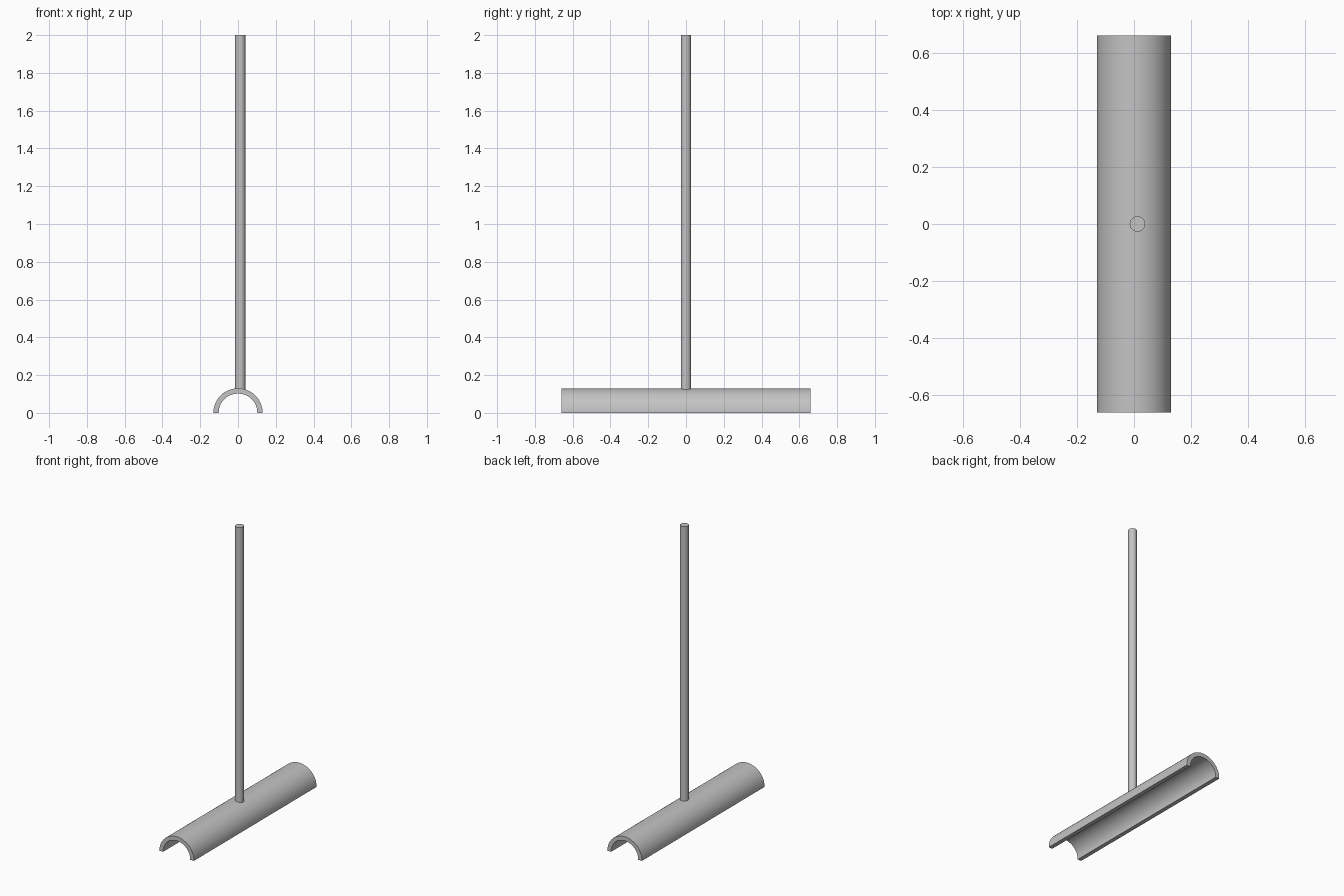
import bpy, bmesh, math

cube = bpy.data.objects.get("Cube")
if cube:
    bpy.data.objects.remove(cube, do_unlink=True)

grey = bpy.data.materials.new("plain grey")
grey.use_nodes = True
colour = (0.55, 0.55, 0.55, 1)
grey.diffuse_color = colour
grey.node_tree.nodes["Principled BSDF"].inputs["Base Color"].default_value = colour


def finish(obj, name):
    obj.name = name
    obj.data.materials.append(grey)
    bpy.ops.object.select_all(action='DESELECT')
    bpy.context.view_layer.objects.active = obj
    obj.select_set(True)
    bpy.ops.object.shade_smooth_by_angle(angle=math.radians(35))


# Half-pipe base: arched profile extruded along y
OUTER, INNER, HALF, STEPS, BASE = 0.13, 0.102, 0.66, 40, 0.002
angles = [math.pi * i / STEPS for i in range(STEPS + 1)]
bm = bmesh.new()
rings = []
for a in angles:
    rings.append([bm.verts.new((r * math.cos(a), y, BASE * (a not in (angles[0], angles[-1])) + (r - BASE) * math.sin(a)))
                  for r, y in ((OUTER, -HALF), (OUTER, HALF), (INNER, HALF), (INNER, -HALF))])
for a, b in zip(rings, rings[1:]):
    for k in range(4):
        n = (k + 1) % 4
        bm.faces.new((a[k], a[n], b[n], b[k]))
bm.faces.new(rings[0])
bm.faces.new(rings[-1])
bmesh.ops.recalc_face_normals(bm, faces=bm.faces)
mesh = bpy.data.meshes.new("half_pipe_base")
bm.to_mesh(mesh)
bm.free()
base = bpy.data.objects.new("half_pipe_base", mesh)
bpy.context.collection.objects.link(base)
finish(base, "half_pipe_base")

# Upright rod, set slightly off the centre line
BOTTOM, TOP = 0.122, 2.0
bpy.ops.mesh.primitive_cylinder_add(vertices=32, radius=0.027, depth=TOP - BOTTOM,
                                    location=(0.012, 0, (TOP + BOTTOM) / 2))
finish(bpy.context.object, "upright_rod")
